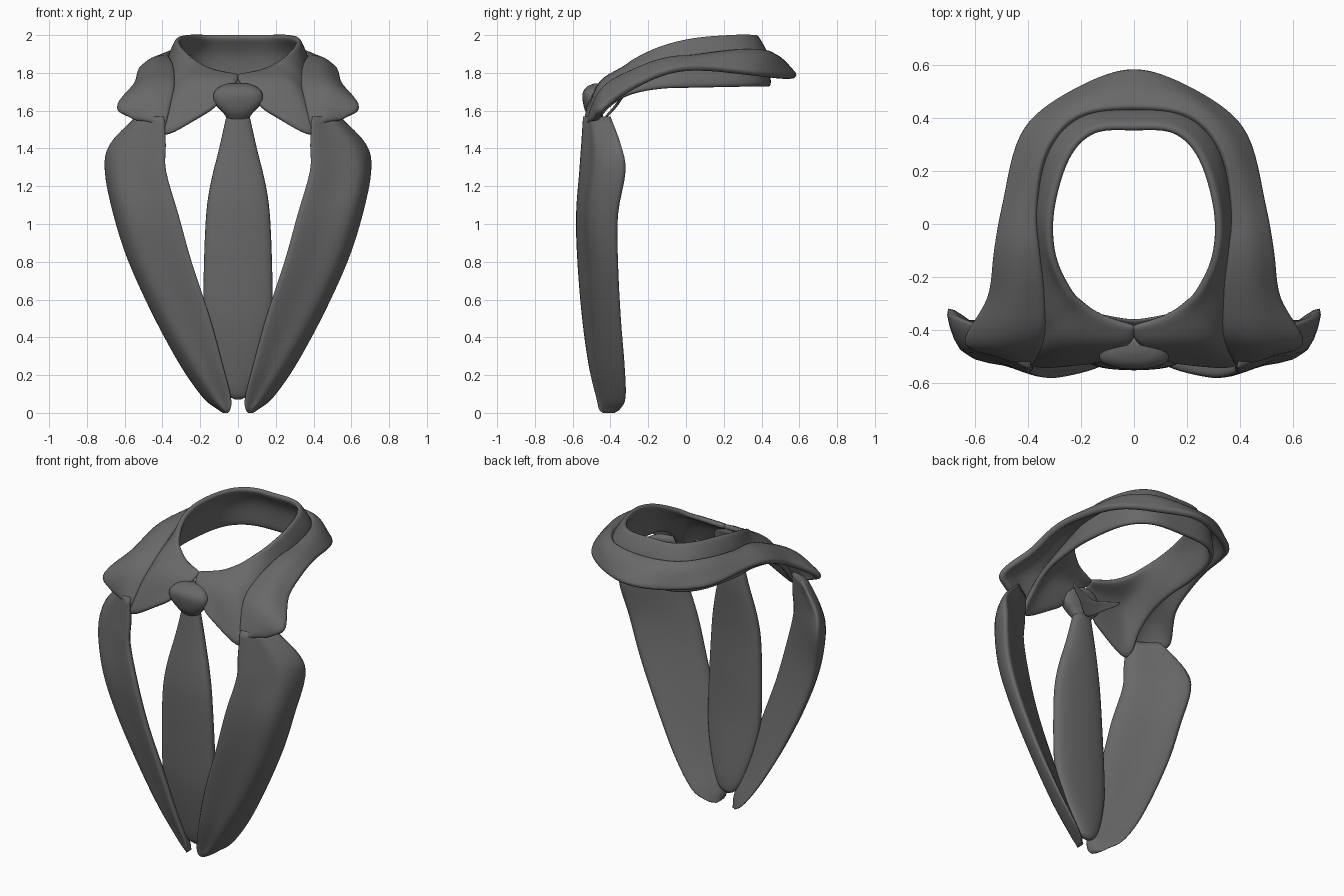
import bpy, bmesh, math
from mathutils import Vector

if "Cube" in bpy.data.objects:
    bpy.data.objects.remove(bpy.data.objects["Cube"])

cloth = bpy.data.materials.new("dark grey cloth")
cloth.use_nodes = True
GREY = (0.14, 0.14, 0.14, 1)
cloth.diffuse_color = GREY
cloth.node_tree.nodes["Principled BSDF"].inputs["Base Color"].default_value = GREY


def smooth_path(points, steps):
    """Points along a spline through the given points."""
    p = [Vector(q) for q in points]
    p = [2 * p[0] - p[1]] + p + [2 * p[-1] - p[-2]]
    out = []
    for a, b, c, d in zip(p, p[1:], p[2:], p[3:]):
        for i in range(steps):
            t = i / steps
            out.append(b + (c - a) * t / 2 + (2 * a - 5 * b + 4 * c - d) * t * t / 2
                       + (3 * b - a - 3 * c + d) * t ** 3 / 2)
    return out + [p[-2]]


def along(rows):
    """Smooth a list of rows lengthwise."""
    return list(zip(*[smooth_path(column, 4) for column in zip(*rows)]))


def skin(name, rows, closed=False):
    """Quads between equal rows of points; closed rows become capped tubes."""
    bm = bmesh.new()
    grid = [[bm.verts.new(p) for p in row] for row in rows]
    n = len(grid[0])
    for r, s in zip(grid, grid[1:]):
        for i in range(n if closed else n - 1):
            j = (i + 1) % n
            bm.faces.new((r[i], r[j], s[j], s[i]))
    if closed:
        bm.faces.new(grid[0])
        bm.faces.new(grid[-1])
    bmesh.ops.recalc_face_normals(bm, faces=bm.faces)
    mesh = bpy.data.meshes.new(name)
    bm.to_mesh(mesh)
    bm.free()
    mesh.materials.append(cloth)
    obj = bpy.data.objects.new(name, mesh)
    bpy.context.collection.objects.link(obj)
    bpy.ops.object.select_all(action="DESELECT")
    obj.select_set(True)
    bpy.context.view_layer.objects.active = obj
    bpy.ops.object.shade_smooth()
    return obj


def sheet(name, sections, thickness):
    """Thick cloth through a few cross-sections."""
    obj = skin(name, along([smooth_path(s, 4) for s in sections]))
    solid = obj.modifiers.new("thickness", "SOLIDIFY")
    solid.thickness, solid.offset = thickness, 0
    soft = obj.modifiers.new("soft edges", "SUBSURF")
    soft.levels = soft.render_levels = 1


def both_sides(half):
    """Mirror sections that start at the middle of the back."""
    return [[(-x, y, z) for x, y, z in s] for s in half[:0:-1]] + half


def tube(name, rings):
    """Rounded body from rings: height, half width, centre y, half depth."""
    path = smooth_path([(w, y, d) for z, w, y, d in rings], 4)
    heights = smooth_path([(z, 0, 0) for z, w, y, d in rings], 4)
    turns = [2 * math.pi * i / 32 for i in range(32)]
    flat = [math.copysign(abs(math.sin(a)) ** 0.7, math.sin(a)) for a in turns]
    skin(name, [[(q.x * math.cos(a), q.y + q.z * f, h.x) for a, f in zip(turns, flat)]
                for q, h in zip(path, heights)], closed=True)


def lapel_ring(z, inner, outer, back, side):
    """Wedge section: flat front, turned outer side, nearly flat back."""
    a, b, c = Vector(inner), Vector(outer), Vector(back)
    e = a + (c - a) * 0.06 + Vector((0, 0.045))
    ring = [a, (a + b) / 2, b, c, (c + e) / 2, e]
    ring = [(side * p.x, p.y, z) for p in ring]
    return smooth_path(ring[-1:] + ring + ring[:2], 4)[4:4 + 4 * len(ring)]


# Shirt collar: top edge, middle, lower edge, from the back to the front point
sheet("shirt_collar", both_sides([
    [(0, .36, 2.0), (0, .42, 1.89), (0, .435, 1.725)],
    [(.15, .35, 2.0), (.19, .40, 1.89), (.21, .415, 1.725)],
    [(.25, .25, 2.0), (.31, .28, 1.89), (.33, .29, 1.725)],
    [(.31, .05, 1.985), (.355, .05, 1.88), (.38, .05, 1.72)],
    [(.305, -.12, 1.945), (.345, -.11, 1.85), (.385, -.13, 1.715)],
    [(.24, -.25, 1.88), (.32, -.27, 1.81), (.395, -.31, 1.68)],
    [(.185, -.30, 1.84), (.30, -.37, 1.77), (.40, -.43, 1.60)],
    [(.11, -.345, 1.81), (.26, -.45, 1.73), (.387, -.535, 1.465)],
    [(-.008, -.385, 1.785), (.012, -.45, 1.74), (.13, -.52, 1.61)],
]), 0.032)

# Jacket collar: inner edge, middle, outer edge
sheet("jacket_collar", both_sides([
    [(0, .43, 1.90), (0, .50, 1.86), (0, .58, 1.775)],
    [(.21, .40, 1.91), (.23, .45, 1.87), (.2, .51, 1.77)],
    [(.33, .26, 1.91), (.37, .30, 1.88), (.41, .36, 1.79)],
    [(.365, .05, 1.88), (.43, .06, 1.87), (.49, .08, 1.82)],
    [(.355, -.1, 1.86), (.44, -.1, 1.86), (.525, -.1, 1.80)],
    [(.335, -.26, 1.80), (.45, -.27, 1.80), (.55, -.28, 1.72)],
    [(.335, -.42, 1.705), (.48, -.44, 1.70), (.645, -.44, 1.61)],
    [(.385, -.53, 1.50), (.46, -.51, 1.53), (.54, -.47, 1.55)],
]), 0.04)

# Lapels: height, inner front corner, outer front corner, outer back corner
lapel = [
    (1.57, (.395, -.545), (.50, -.49), (.54, -.40)),
    (1.42, (.39, -.555), (.62, -.47), (.68, -.345)),
    (1.28, (.39, -.565), (.66, -.47), (.70, -.32)),
    (1.05, (.325, -.582), (.61, -.50), (.655, -.36)),
    (.80, (.255, -.575), (.53, -.485), (.575, -.36)),
    (.50, (.155, -.55), (.39, -.465), (.44, -.345)),
    (.25, (.085, -.515), (.25, -.45), (.305, -.325)),
    (.08, (.04, -.475), (.14, -.43), (.185, -.32)),
    (.02, (.042, -.46), (.085, -.43), (.11, -.35)),
    (.00, (.055, -.44), (.07, -.42), (.08, -.38)),
]
for side, name in ((1, "left_lapel"), (-1, "right_lapel")):
    skin(name, along([lapel_ring(*row, side) for row in lapel]), closed=True)

# Tie blade, knot and the thin flap behind the knot
tube("tie_blade", [
    (1.60, .055, -.47, .03), (1.4, .10, -.48, .04), (1.2, .148, -.50, .045),
    (1.0, .172, -.508, .045), (.6, .183, -.495, .045), (.4, .165, -.475, .045),
    (.2, .11, -.445, .04), (.1, .06, -.43, .03), (.07, .015, -.425, .01)])
tube("tie_knot", [
    (1.55, .05, -.47, .03), (1.59, .08, -.485, .045), (1.64, .125, -.49, .055),
    (1.69, .13, -.49, .058), (1.725, .10, -.475, .052), (1.745, .05, -.455, .03)])
sheet("tie_flap", both_sides([
    [(0, -.36, 1.64), (0, -.43, 1.56)],
    [(.09, -.35, 1.66), (.09, -.38, 1.61)],
    [(.18, -.33, 1.68), (.17, -.345, 1.66)],
]), 0.012)
